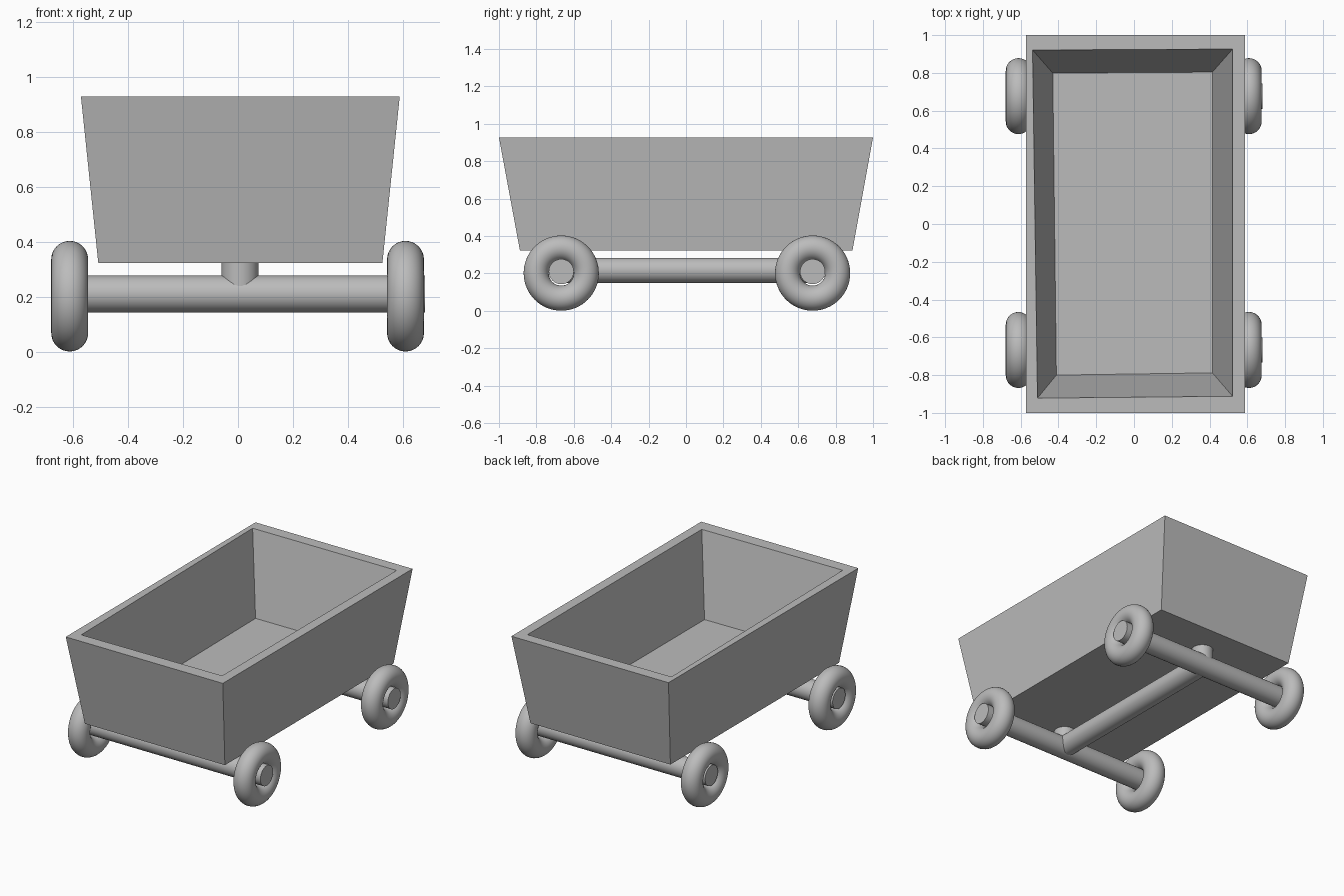
import bpy, bmesh, math
from mathutils import Vector

if "Cube" in bpy.data.objects:
    bpy.data.objects.remove(bpy.data.objects["Cube"])

grey = bpy.data.materials.new("plain grey")
grey.diffuse_color = (0.5, 0.5, 0.5, 1)
grey.use_nodes = True
grey.node_tree.nodes["Principled BSDF"].inputs["Base Color"].default_value = grey.diffuse_color


def finish(obj, name, smooth=True):
    obj.name = name
    obj.data.materials.append(grey)
    if smooth:
        bpy.ops.object.select_all(action='DESELECT')
        obj.select_set(True)
        bpy.context.view_layer.objects.active = obj
        bpy.ops.object.shade_smooth_by_angle(angle=math.radians(40))


def rod(name, start, end, radius=0.067):
    a, b = Vector(start), Vector(end)
    d = b - a
    bpy.ops.mesh.primitive_cylinder_add(
        vertices=48, radius=radius, depth=d.length, location=(a + b) / 2,
        rotation=d.to_track_quat('Z', 'Y').to_euler())
    finish(bpy.context.object, name)


# Tapered tub: stacked rectangular rings, from outer bottom over the rim to the inner floor
def ring(x0, x1, y0, y1, z):
    return [(x0, y0, z), (x1, y0, z), (x1, y1, z), (x0, y1, z)]


rings = [
    ring(-0.508, 0.525, -0.888, 0.89, 0.323),
    ring(-0.571, 0.588, -1.0, 1.0, 0.928),
    # hollow is slightly skewed
    [(-0.511, -0.922, 0.928), (0.522, -0.912, 0.928), (0.522, 0.926, 0.928), (-0.537, 0.921, 0.928)],
    [(-0.411, -0.80, 0.402), (0.415, -0.788, 0.402), (0.415, 0.804, 0.402), (-0.43, 0.799, 0.402)],
]
bm = bmesh.new()
loops = [[bm.verts.new(p) for p in r] for r in rings]
for lo, hi in zip(loops, loops[1:]):
    for i in range(4):
        j = (i + 1) % 4
        bm.faces.new((lo[i], lo[j], hi[j], hi[i]))
bm.faces.new(loops[0][::-1])
bm.faces.new(loops[-1])
bmesh.ops.recalc_face_normals(bm, faces=bm.faces)
mesh = bpy.data.meshes.new("tub")
bm.to_mesh(mesh)
bm.free()
tub = bpy.data.objects.new("tub", mesh)
bpy.context.collection.objects.link(tub)
finish(tub, "tub", smooth=False)

# Axles, posts and wheels at each end
for end, y in (("front", -0.667), ("back", 0.677)):
    rod(end + "_axle", (-0.662, y, 0.21), (0.679, y, 0.21))
    rod(end + "_post", (0.0075, y * 0.99, 0.2), (0.0075, y * 0.99, 0.34))
    for side, x in (("left", -0.612), ("right", 0.609)):
        bpy.ops.mesh.primitive_torus_add(
            major_segments=64, minor_segments=32, major_radius=0.134, minor_radius=0.067,
            location=(x, y, 0.202), rotation=(0, math.pi / 2, 0))
        finish(bpy.context.object, f"{end}_{side}_wheel")

# Long bar joining the axles
rod("centre_bar", (0.0075, -0.667, 0.217), (0.0075, 0.677, 0.217))
